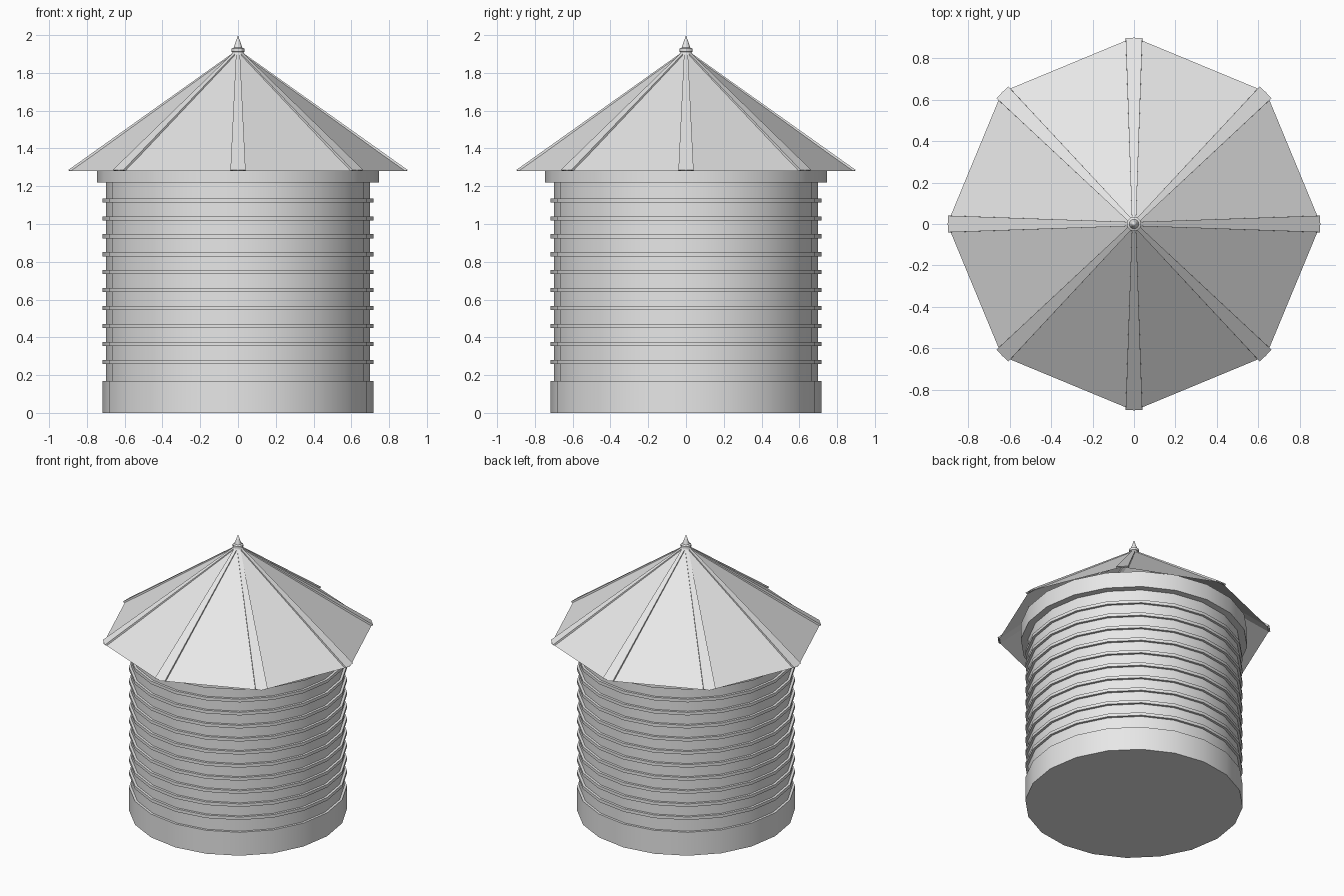
import bpy, bmesh, math

if "Cube" in bpy.data.objects:
    bpy.data.objects.remove(bpy.data.objects["Cube"])

SIDES = 20
EAVE_R, EAVE_Z, APEX_Z = 0.9, 1.28, 1.92

grey = bpy.data.materials.new("plain_grey")
grey.diffuse_color = (0.8, 0.8, 0.8, 1)
grey.use_nodes = True
grey.node_tree.nodes["Principled BSDF"].inputs["Base Color"].default_value = grey.diffuse_color


def make_object(name, verts, faces, smooth=False):
    mesh = bpy.data.meshes.new(name)
    mesh.from_pydata(verts, [], faces)
    bm = bmesh.new()
    bm.from_mesh(mesh)
    bmesh.ops.remove_doubles(bm, verts=bm.verts, dist=1e-5)
    bmesh.ops.recalc_face_normals(bm, faces=bm.faces)
    bm.to_mesh(mesh)
    bm.free()
    mesh.materials.append(grey)
    obj = bpy.data.objects.new(name, mesh)
    bpy.context.collection.objects.link(obj)
    if smooth:
        bpy.ops.object.select_all(action='DESELECT')
        obj.select_set(True)
        bpy.context.view_layer.objects.active = obj
        bpy.ops.object.shade_smooth_by_angle(angle=math.radians(30))
    return obj


def lathe(name, profile, sides=SIDES):
    """Capped solid of revolution from (radius, height) points."""
    verts, faces = [], []
    for r, z in profile:
        for i in range(sides):
            a = math.tau * i / sides
            verts.append((r * math.cos(a), r * math.sin(a), z))
    for k in range(len(profile) - 1):
        for i in range(sides):
            j = (i + 1) % sides
            faces.append((k * sides + i, k * sides + j,
                          (k + 1) * sides + j, (k + 1) * sides + i))
    faces.append(tuple(range(sides)))
    if profile[-1][0] > 0.001:
        faces.append(tuple(range(len(verts) - sides, len(verts))))
    return make_object(name, verts, faces, smooth=True)


# Tank wall with base course and evenly spaced hoops
wall = [(0.717, 0), (0.717, 0.17), (0.70, 0.17)]
for i in range(10):
    z = 0.27 + i * 0.095
    wall += [(0.70, z - 0.011), (0.717, z - 0.011), (0.717, z + 0.011), (0.70, z + 0.011)]
wall.append((0.70, 1.24))
lathe("tank_wall", wall)

# Collar under the eaves
lathe("collar", [(0.747, 1.22), (0.747, 1.335)])

# Open eight-sided roof shell
rim = [(EAVE_R * math.cos(math.tau * i / 8), EAVE_R * math.sin(math.tau * i / 8), EAVE_Z)
       for i in range(8)]
make_object("roof", rim + [(0, 0, APEX_Z)], [(i, (i + 1) % 8, 8) for i in range(8)])

# Tapered ribs along the roof corners
slope = (APEX_Z - EAVE_Z) / EAVE_R
verts, faces = [], []
for i in range(8):
    a = math.tau * i / 8
    c, s = math.cos(a), math.sin(a)
    b = len(verts)
    for r, half, z in ((0.885, 0.04, EAVE_Z + 0.001),
                       (0.897, 0.04, EAVE_Z + 0.007),
                       (0.02, 0.01, APEX_Z - 0.02 * slope + 0.005),
                       (0.02, 0.01, APEX_Z - 0.02 * slope - 0.015)):
        for w in (-half, half):
            verts.append((r * c - w * s, r * s + w * c, z))
    faces += [tuple(b + n for n in f) for f in
              ((0, 1, 3, 2), (2, 3, 5, 4), (4, 5, 7, 6), (6, 7, 1, 0),
               (0, 2, 4, 6), (1, 3, 5, 7))]
make_object("roof_ribs", verts, faces)

# Pointed finial
lathe("finial", [(0.042, 1.885), (0.03, 1.91), (0.035, 1.912), (0.035, 1.928),
                 (0.023, 1.934), (0.012, 1.965), (0.0, 2.0)], 12)
